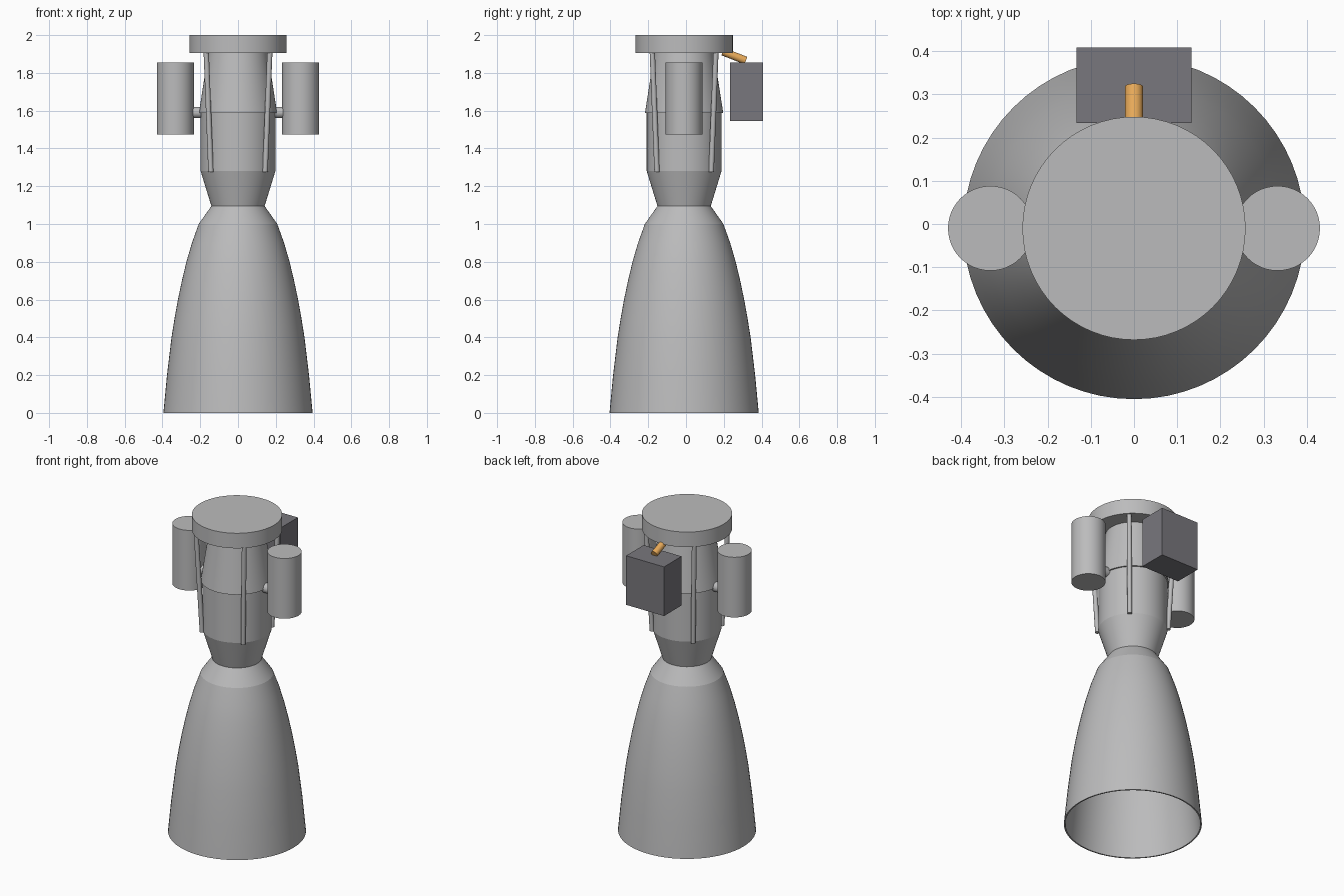
import bpy, bmesh, math
from mathutils import Vector

cube = bpy.data.objects.get("Cube")
if cube:
    bpy.data.objects.remove(cube, do_unlink=True)

AXIS_Y = -0.01  # engine axis


def make_material(name, colour):
    mat = bpy.data.materials.new(name)
    mat.use_nodes = True
    mat.diffuse_color = (*colour, 1)
    mat.node_tree.nodes["Principled BSDF"].inputs["Base Color"].default_value = (*colour, 1)
    return mat


metal = make_material("light grey metal", (0.5, 0.5, 0.505))
dark = make_material("dark grey casing", (0.19, 0.185, 0.205))
copper = make_material("orange pipe", (0.8, 0.4, 0.1))


def finish(name, bm, mat, angle=30):
    """Shade smooth, keep creases sharp, and link the object."""
    bmesh.ops.recalc_face_normals(bm, faces=bm.faces)
    for f in bm.faces:
        f.smooth = True
    for e in bm.edges:
        e.smooth = e.calc_face_angle(0) < math.radians(angle)
    mesh = bpy.data.meshes.new(name)
    bm.to_mesh(mesh)
    bm.free()
    mesh.materials.append(mat)
    obj = bpy.data.objects.new(name, mesh)
    bpy.context.collection.objects.link(obj)
    return obj


def lathe(name, profile, mat, steps=64):
    """Revolve (radius, height) points about the engine axis."""
    bm = bmesh.new()
    verts = [bm.verts.new((r, 0, z)) for r, z in profile]
    edges = [bm.edges.new(pair) for pair in zip(verts, verts[1:])]
    bmesh.ops.spin(bm, geom=verts + edges, cent=(0, 0, 0), axis=(0, 0, 1),
                   angle=math.tau, steps=steps)
    bmesh.ops.remove_doubles(bm, verts=bm.verts, dist=0.0001)
    obj = finish(name, bm, mat, 12)
    obj.location.y = AXIS_Y
    return obj


def rod(name, start, end, radius, mat, segments=24):
    """Capped cylinder between two points."""
    start, end = Vector(start), Vector(end)
    bm = bmesh.new()
    bmesh.ops.create_cone(bm, cap_ends=True, segments=segments, radius1=radius,
                          radius2=radius, depth=(end - start).length)
    obj = finish(name, bm, mat)
    obj.rotation_euler = (end - start).to_track_quat('Z', 'Y').to_euler()
    obj.location = (start + end) / 2
    return obj


# Bell nozzle: thin open shell, outer wall then inner wall
bell = [(0.395, 0), (0.376, 0.2), (0.352, 0.4), (0.336, 0.5), (0.318, 0.6),
        (0.297, 0.7), (0.273, 0.8), (0.244, 0.9), (0.208, 1.0), (0.141, 1.095)]
inner = [(r - 0.008, z) for r, z in bell]
lathe("bell_nozzle", bell[::-1] + inner + [bell[-1]], metal)

# Combustion chamber with converging throat
lathe("combustion_chamber", [(0.133, 1.095), (0.141, 1.095), (0.198, 1.28),
                             (0.198, 1.59), (0, 1.59)], metal)

# Tapered injector head and top mounting plate
lathe("injector_head", [(0, 1.588), (0.207, 1.588), (0.157, 1.91), (0, 1.91)], metal)
lathe("mounting_plate", [(0, 1.905), (0.258, 1.905), (0.258, 2), (0, 2)], metal)

# Four diagonal support struts
for i in range(4):
    a = math.radians(45 + 90 * i)
    c, s = math.cos(a), math.sin(a)
    rod(f"support_strut_{i + 1}", (0.203 * c, AXIS_Y + 0.203 * s, 1.275),
        (0.238 * c, AXIS_Y + 0.238 * s, 1.91), 0.014, metal, 16)

# Side tanks with feed pipes
for side, sx in (("left", 1), ("right", -1)):
    rod(f"{side}_tank", (0.332 * sx, AXIS_Y, 1.475), (0.332 * sx, AXIS_Y, 1.855),
        0.098, metal, 48)
    rod(f"{side}_feed_pipe", (0.17 * sx, AXIS_Y, 1.59), (0.27 * sx, AXIS_Y, 1.59),
        0.03, metal)

# Rear control box
bm = bmesh.new()
bmesh.ops.create_cube(bm, size=1)
bmesh.ops.scale(bm, vec=(0.265, 0.175, 0.31), verts=bm.verts)
finish("control_box", bm, dark).location = (0, 0.321, 1.7)

# Pipe from plate to control box
rod("control_pipe", (0, 0.195, 1.913), (0, 0.317, 1.865), 0.021, copper)
